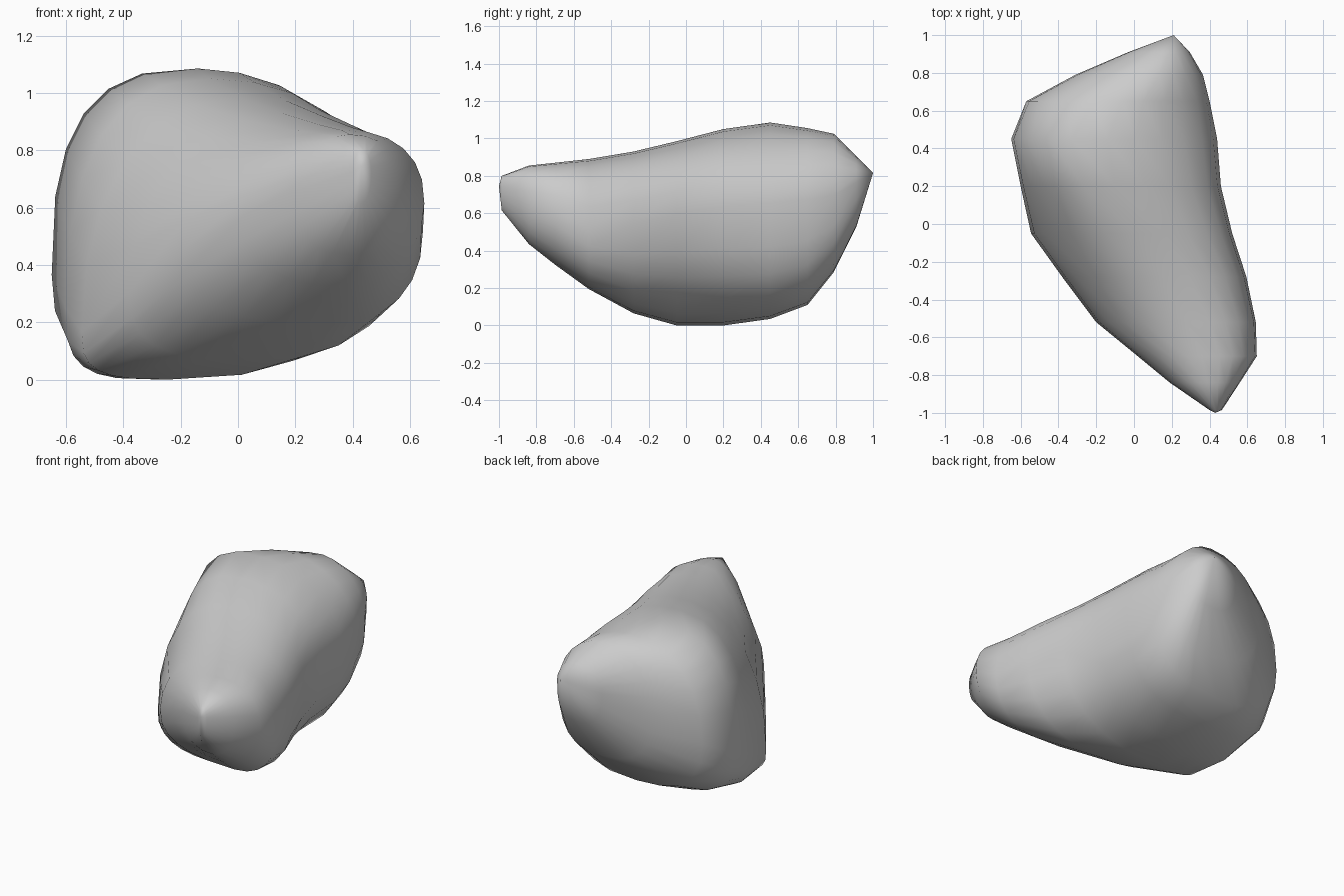
import bpy, bmesh
from math import sin, cos, pi

if "Cube" in bpy.data.objects:
    bpy.data.objects.remove(bpy.data.objects["Cube"])

# Cross-sections along y: (y, left x, left z, right x, right z, top x, top z, bottom x, bottom z)
SECTIONS_FRONT = [
    (-0.985, 0.40, 0.73, 0.465, 0.72, 0.43, 0.805, 0.43, 0.62),
    (-0.84, 0.19, 0.66, 0.56, 0.66, 0.39, 0.86, 0.40, 0.44),
    (-0.70, 0.02, 0.58, 0.65, 0.62, 0.36, 0.875, 0.38, 0.33),
    (-0.52, -0.20, 0.45, 0.645, 0.52, 0.28, 0.895, 0.34, 0.20),
    (-0.28, -0.38, 0.31, 0.595, 0.55, 0.15, 0.935, 0.04, 0.07),
    (-0.05, -0.545, 0.17, 0.52, 0.60, 0.01, 0.99, -0.24, 0.005),
]
SECTIONS_BACK = [
    (0.20, -0.60, 0.25, 0.46, 0.64, -0.10, 1.055, -0.28, 0.005),
    (0.45, -0.65, 0.37, 0.44, 0.66, -0.14, 1.09, -0.18, 0.04),
    (0.65, -0.57, 0.48, 0.40, 0.68, -0.06, 1.06, -0.10, 0.115),
    (0.79, -0.31, 0.66, 0.365, 0.70, 0.06, 1.03, 0.06, 0.29),
    (0.91, -0.03, 0.76, 0.295, 0.77, 0.15, 0.91, 0.15, 0.53),
]
FRONT_TIP, BACK_TIP = (0.43, -1.0, 0.75), (0.21, 1.0, 0.82)
# Corner fullness (right-top, left-top, left-bottom, right-bottom) at stations along y
STATIONS = [(-0.7, (2.4, 1.9, 2.5, 2.0)), (-0.28, (2.4, 2.0, 2.8, 2.4)),
            (0.1, (2.2, 2.3, 3.6, 2.5)), (0.45, (1.95, 2.8, 2.8, 2.8)),
            (0.7, (1.9, 2.1, 2.5, 2.9))]
N = 24


def fullness(y, q):
    y = min(max(y, STATIONS[0][0]), STATIONS[-1][0])
    for (y0, f0), (y1, f1) in zip(STATIONS, STATIONS[1:]):
        if y <= y1:
            return f0[q] + (f1[q] - f0[q]) * (y - y0) / (y1 - y0)


def ring(bm, sec):
    y, xl, zl, xr, zr, xt, zt, xb, zb = sec
    quads = (((xr, zr), (xt, zt)), ((xl, zl), (xt, zt)),
             ((xl, zl), (xb, zb)), ((xr, zr), (xb, zb)))
    verts = []
    for i in range(N):
        a = 2 * pi * (i + 0.001) / N
        q = int(a // (pi / 2))
        (sx, sz), (ex, ez) = quads[q]
        p = fullness(y, q)
        u, v = abs(cos(a)) ** (2 / p), abs(sin(a)) ** (2 / p)
        if i % (N // 4) == 0:  # exact extreme points
            u, v = round(u), round(v)
        verts.append(bm.verts.new((ex + (sx - ex) * u, y, sz + (ez - sz) * v)))
    return verts


# Boulder: loft the rings and close both ends with a tip
bm = bmesh.new()
rings = [ring(bm, s) for s in SECTIONS_FRONT + SECTIONS_BACK]
for a, b in zip(rings, rings[1:]):
    for i in range(N):
        j = (i + 1) % N
        bm.faces.new((a[i], a[j], b[j], b[i]))
for loop, tip in ((rings[0], FRONT_TIP), (rings[-1], BACK_TIP)):
    t = bm.verts.new(tip)
    for i in range(N):
        bm.faces.new((loop[i], loop[(i + 1) % N], t))
bmesh.ops.recalc_face_normals(bm, faces=bm.faces)
for f in bm.faces:
    f.smooth = True
low = min(v.co.z for v in bm.verts)
bmesh.ops.translate(bm, verts=bm.verts, vec=(0, 0, -low))
mesh = bpy.data.meshes.new("boulder")
bm.to_mesh(mesh)
bm.free()
obj = bpy.data.objects.new("boulder", mesh)
bpy.context.collection.objects.link(obj)
